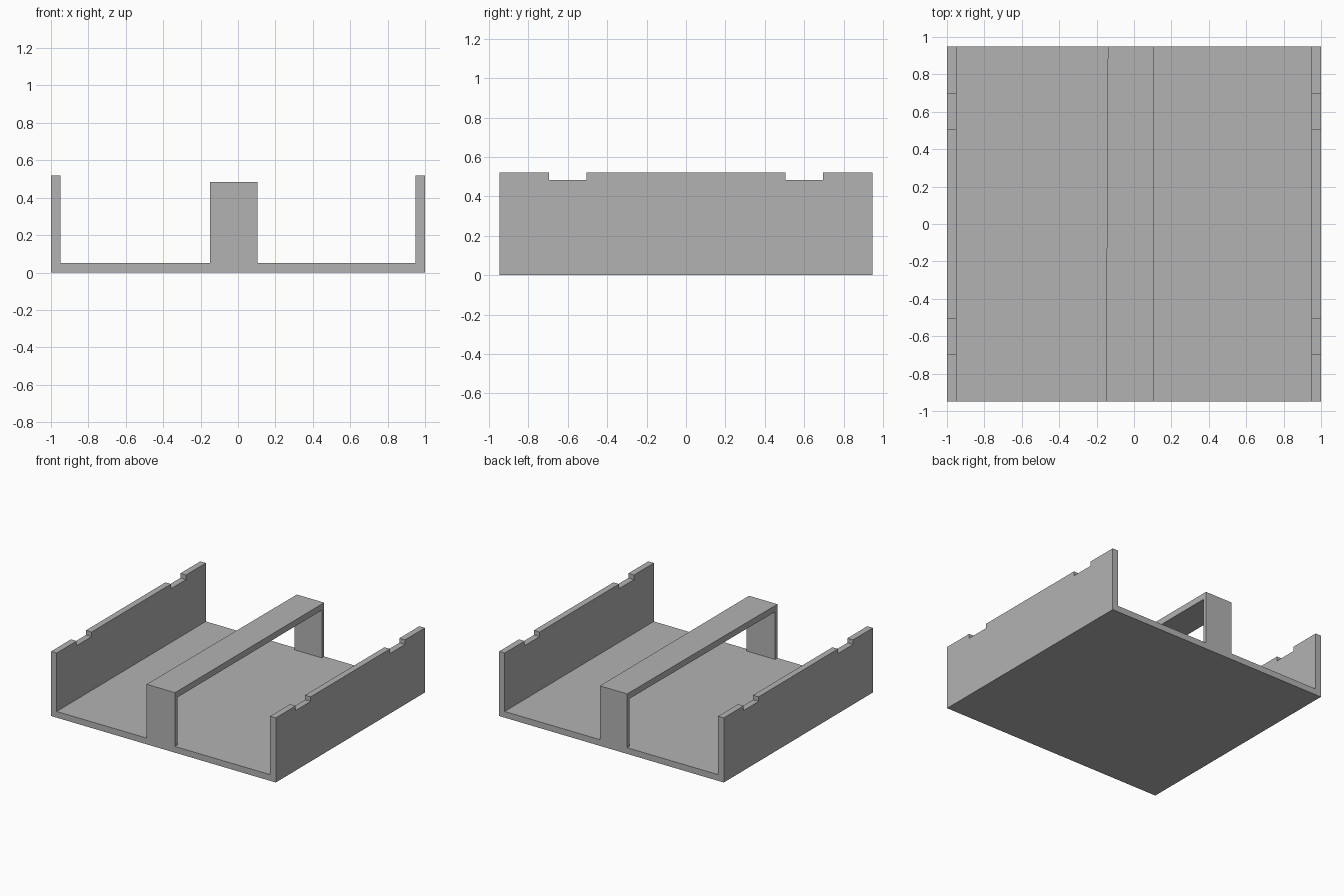
import bpy
import bmesh

cube = bpy.data.objects.get("Cube")
if cube:
    bpy.data.objects.remove(cube, do_unlink=True)

grey = bpy.data.materials.new("plain grey")
grey.use_nodes = True
colour = (0.45, 0.45, 0.45, 1)
grey.diffuse_color = colour
grey.node_tree.nodes["Principled BSDF"].inputs["Base Color"].default_value = colour

HALF_X, HALF_Y = 1.0, 0.948
FLOOR, WALL, HEIGHT, LOW = 0.05, 0.05, 0.52, 0.483


def extrude_profile(name, points, offset):
    """Make a solid by extruding a flat outline along an offset."""
    bm = bmesh.new()
    face = bm.faces.new([bm.verts.new(p) for p in points])
    result = bmesh.ops.extrude_face_region(bm, geom=[face], use_keep_orig=True)
    moved = [v for v in result["geom"] if isinstance(v, bmesh.types.BMVert)]
    bmesh.ops.translate(bm, verts=moved, vec=offset)
    bmesh.ops.recalc_face_normals(bm, faces=bm.faces)
    mesh = bpy.data.meshes.new(name)
    bm.to_mesh(mesh)
    bm.free()
    mesh.materials.append(grey)
    obj = bpy.data.objects.new(name, mesh)
    bpy.context.collection.objects.link(obj)
    return obj


# Floor plate
inner = HALF_X - WALL
extrude_profile("floor_plate",
                [(-inner, -HALF_Y, 0), (inner, -HALF_Y, 0),
                 (inner, HALF_Y, 0), (-inner, HALF_Y, 0)], (0, 0, FLOOR))

# Side walls with two shallow notches in the top edge
half_top = [(HALF_Y, HEIGHT), (0.695, HEIGHT), (0.695, LOW),
            (0.505, LOW), (0.505, HEIGHT)]
outline = ([(-HALF_Y, 0), (HALF_Y, 0)] + half_top
           + [(-y, z) for y, z in reversed(half_top)])
for name, x in (("left_wall", inner), ("right_wall", -HALF_X)):
    extrude_profile(name, [(x, y, z) for y, z in outline], (WALL, 0, 0))

# Central bridge: thin end legs and a beam, tapering slightly to the back
LEG, BEAM = 0.03, 0.05
RIGHT, LEFT = -0.15, 0.103
leg_in = HALF_Y - LEG
bridge_outline = [(-HALF_Y, FLOOR), (-HALF_Y, LOW), (HALF_Y, LOW), (HALF_Y, FLOOR),
                  (leg_in, FLOOR), (leg_in, LOW - BEAM),
                  (-leg_in, LOW - BEAM), (-leg_in, FLOOR)]
bridge = extrude_profile("bridge", [(RIGHT, y, z) for y, z in bridge_outline],
                         (LEFT - RIGHT, 0, 0))
for v in bridge.data.vertices:
    if v.co.x < 0:
        v.co.x += 0.01 * (v.co.y + HALF_Y) / (2 * HALF_Y)
